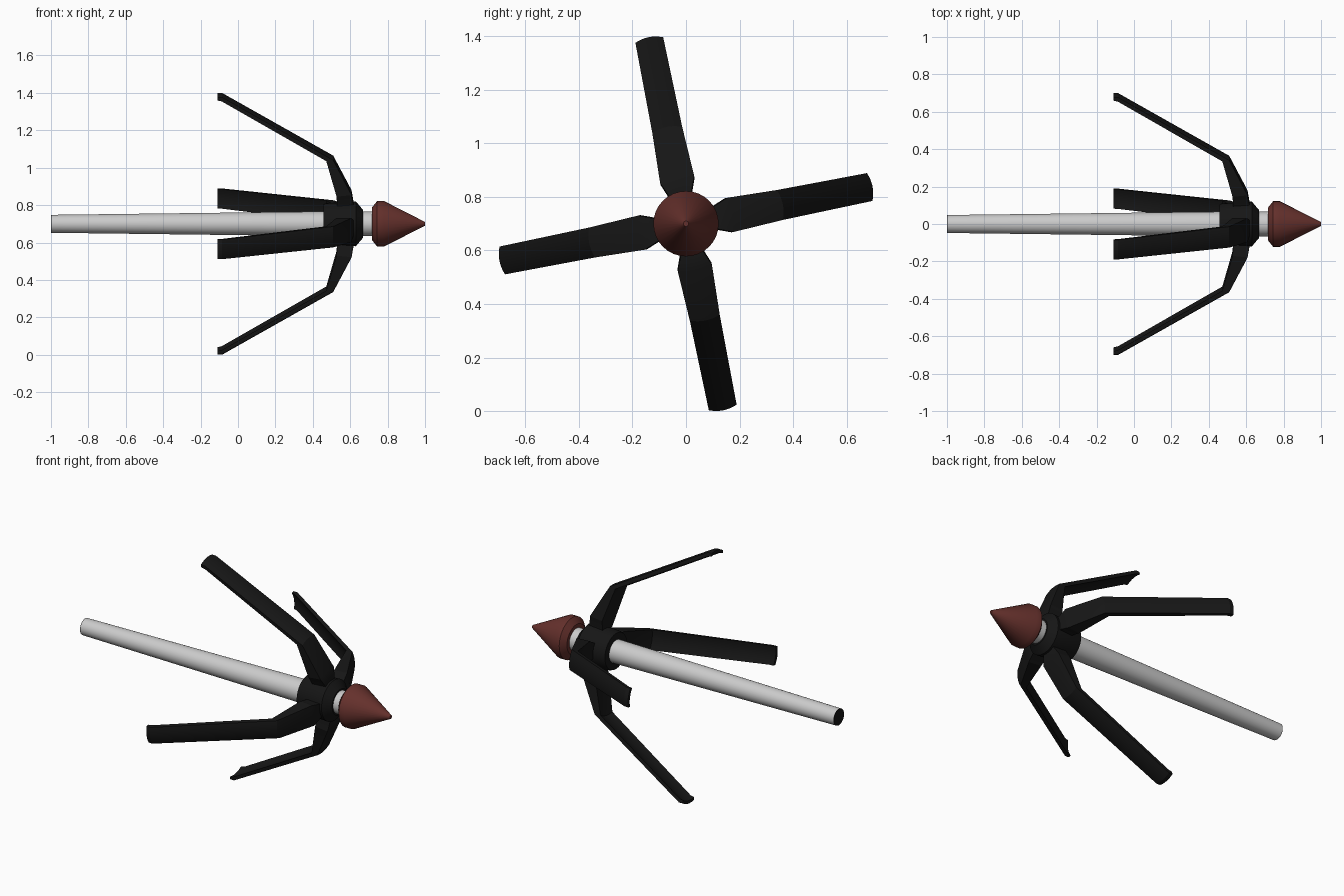
import bpy, bmesh, math

if "Cube" in bpy.data.objects:
    bpy.data.objects.remove(bpy.data.objects["Cube"])

AXIS_Z = 0.70


def material(name, color):
    m = bpy.data.materials.new(name)
    m.diffuse_color = color
    m.use_nodes = True
    m.node_tree.nodes["Principled BSDF"].inputs["Base Color"].default_value = m.diffuse_color
    return m


black = material("black", (0.008, 0.008, 0.008, 1))
red = material("dark_red", (0.13, 0.03, 0.025, 1))


def finish(name, bm, mat=None, angle=30):
    bmesh.ops.recalc_face_normals(bm, faces=bm.faces[:])
    me = bpy.data.meshes.new(name)
    bm.to_mesh(me)
    bm.free()
    ob = bpy.data.objects.new(name, me)
    bpy.context.collection.objects.link(ob)
    if mat:
        me.materials.append(mat)
    bpy.ops.object.select_all(action='DESELECT')
    ob.select_set(True)
    bpy.context.view_layer.objects.active = ob
    bpy.ops.object.shade_smooth_by_angle(angle=math.radians(angle))
    return ob


def bridge_rings(bm, rings):
    n = len(rings[0])
    for a, b in zip(rings, rings[1:]):
        for i in range(n):
            j = (i + 1) % n
            bm.faces.new((a[i], a[j], b[j], b[i]))
    bm.faces.new(rings[0])
    bm.faces.new(rings[-1])


def lathe(name, profile, mat=None, sides=32):
    """Turn an (x, radius) profile around the long axis."""
    bm = bmesh.new()
    rings = []
    for x, r in profile:
        angles = [2 * math.pi * i / sides for i in range(sides)]
        rings.append([bm.verts.new((x, r * math.cos(a), AXIS_Z + r * math.sin(a)))
                      for a in angles])
    bridge_rings(bm, rings)
    return finish(name, bm, mat)


# Tapered shaft and its dark end cap
lathe("shaft", [(-0.998, 0.048), (0.46, 0.066), (0.74, 0.066)])
lathe("shaft_end_cap", [(-1.0, 0.048), (-0.998, 0.048)], black)

# Nose cone and blade hub
lathe("nose_cone", [(0.717, 0.088), (0.744, 0.122), (0.78, 0.122),
                    (0.992, 0.014), (1.0, 0.010)], red)
lathe("blade_hub", [(0.457, 0.105), (0.47, 0.11), (0.63, 0.12), (0.668, 0.075)], black)

# Blade stations: outer (x, radius), inner (x, radius), half width
STATIONS = [
    ((0.615, 0.070), (0.530, 0.070), 0.035),
    ((0.617, 0.125), (0.530, 0.115), 0.043),
    ((0.607, 0.180), (0.527, 0.172), 0.065),
    ((0.509, 0.369), (0.472, 0.364), 0.057),
    ((-0.085, 0.711), (-0.087, 0.689), 0.053),
    ((-0.110, 0.711), (-0.110, 0.694), 0.053),
]


def blade(name, angle):
    bm = bmesh.new()
    c, s = math.cos(angle), math.sin(angle)
    steps = [i / 4 for i in range(-4, 5)]
    rings = []
    for outer, inner, half in STATIONS:
        # bowed section: across the outside, back along the inside
        section = [(outer, u) for u in steps] + [(inner, u) for u in reversed(steps)]
        ring = []
        for (x, r), u in section:
            r -= 0.011 * u * u
            t = u * half
            ring.append(bm.verts.new((x, t * c - r * s, AXIS_Z + r * c + t * s)))
        rings.append(ring)
    bridge_rings(bm, rings)
    return finish(name, bm, black, 20)


# Four swept-back folding blades
for k in range(4):
    blade(f"blade_{k + 1}", math.radians(11.3 + 90 * k))
